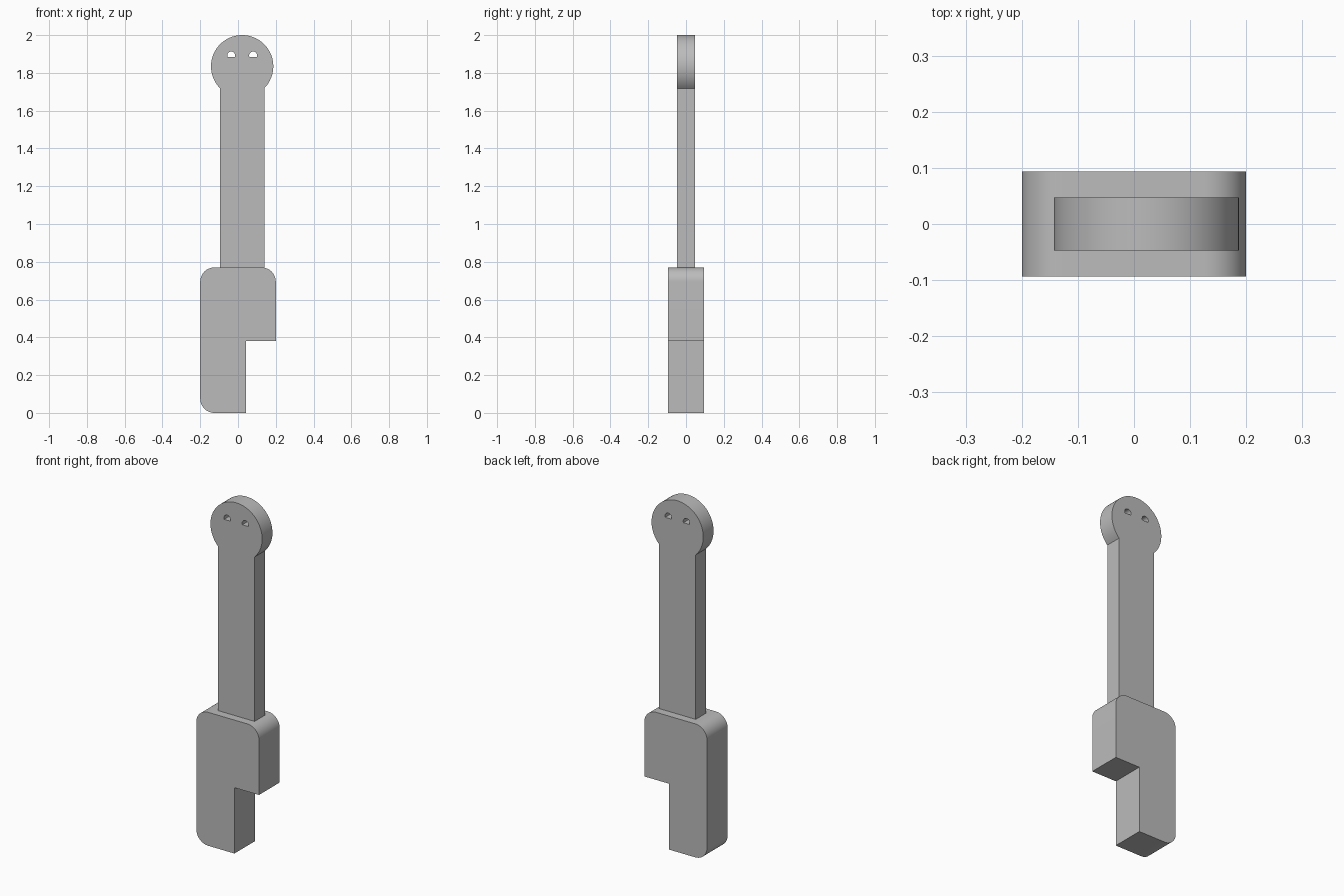
import bpy
import bmesh
from math import sin, cos, asin, pi, radians
from mathutils import Matrix

cube = bpy.data.objects.get("Cube")
if cube:
    bpy.data.objects.remove(cube)

grey = bpy.data.materials.new("plain grey")
grey.use_nodes = True
grey.diffuse_color = (0.5, 0.5, 0.5, 1)
grey.node_tree.nodes["Principled BSDF"].inputs["Base Color"].default_value = (0.5, 0.5, 0.5, 1)


def arc(cx, cz, r, start, end, steps):
    """Points along an arc, angles in radians."""
    angles = [start + (end - start) * i / steps for i in range(steps + 1)]
    return [(cx + r * cos(a), cz + r * sin(a)) for a in angles]


def plate(name, loops, half_depth):
    """Solid plate from an outline plus optional hole loops in the XZ plane."""
    curve = bpy.data.curves.new(name + " outline", "CURVE")
    curve.dimensions = "2D"
    curve.fill_mode = "BOTH"
    curve.extrude = half_depth
    for loop in loops:
        spline = curve.splines.new("POLY")
        spline.points.add(len(loop) - 1)
        for point, (x, z) in zip(spline.points, loop):
            point.co = (x, z, 0, 1)
        spline.use_cyclic_u = True
    outline = bpy.data.objects.new(name + " outline", curve)
    bpy.context.collection.objects.link(outline)
    graph = bpy.context.evaluated_depsgraph_get()
    mesh = bpy.data.meshes.new_from_object(outline.evaluated_get(graph))
    bpy.data.objects.remove(outline)

    # Weld the caps to the walls and stand the plate upright
    bm = bmesh.new()
    bm.from_mesh(mesh)
    bmesh.ops.remove_doubles(bm, verts=bm.verts, dist=0.0001)
    bm.transform(Matrix.Rotation(pi / 2, 4, "X"))
    bmesh.ops.recalc_face_normals(bm, faces=bm.faces)
    bm.to_mesh(mesh)
    bm.free()
    mesh.materials.clear()
    mesh.materials.append(grey)
    obj = bpy.data.objects.new(name, mesh)
    bpy.context.collection.objects.link(obj)
    bpy.ops.object.select_all(action="DESELECT")
    obj.select_set(True)
    bpy.context.view_layer.objects.active = obj
    bpy.ops.object.shade_smooth_by_angle(angle=radians(30))
    return obj


# Base block: three rounded corners and a notch under the right-hand end
half, top, r = 0.2, 0.77, 0.075
base = [(0.043, 0), (0.043, 0.38), (half, 0.38)]
base += arc(half - r, top - r, r, 0, pi / 2, 12)
base += arc(r - half, top - r, r, pi / 2, pi, 12)
base += arc(r - half, r, r, pi, 1.5 * pi, 12)
plate("base_block", [base], 0.094)

# Shaft running into a round head, pierced by two flat-bottomed holes
centre, shaft_half = 0.022, 0.117
head_z, head_r = 1.835, 0.165
neck = asin(shaft_half / head_r)
shaft = [(centre - shaft_half, top), (centre + shaft_half, top)]
shaft += arc(centre, head_z, head_r, neck - pi / 2, 1.5 * pi - neck, 64)
holes = [arc(centre + side * 0.058, 1.892, 0.021, -0.4, pi + 0.4, 16) for side in (-1, 1)]
plate("shaft_and_head", [shaft] + holes, 0.047)
